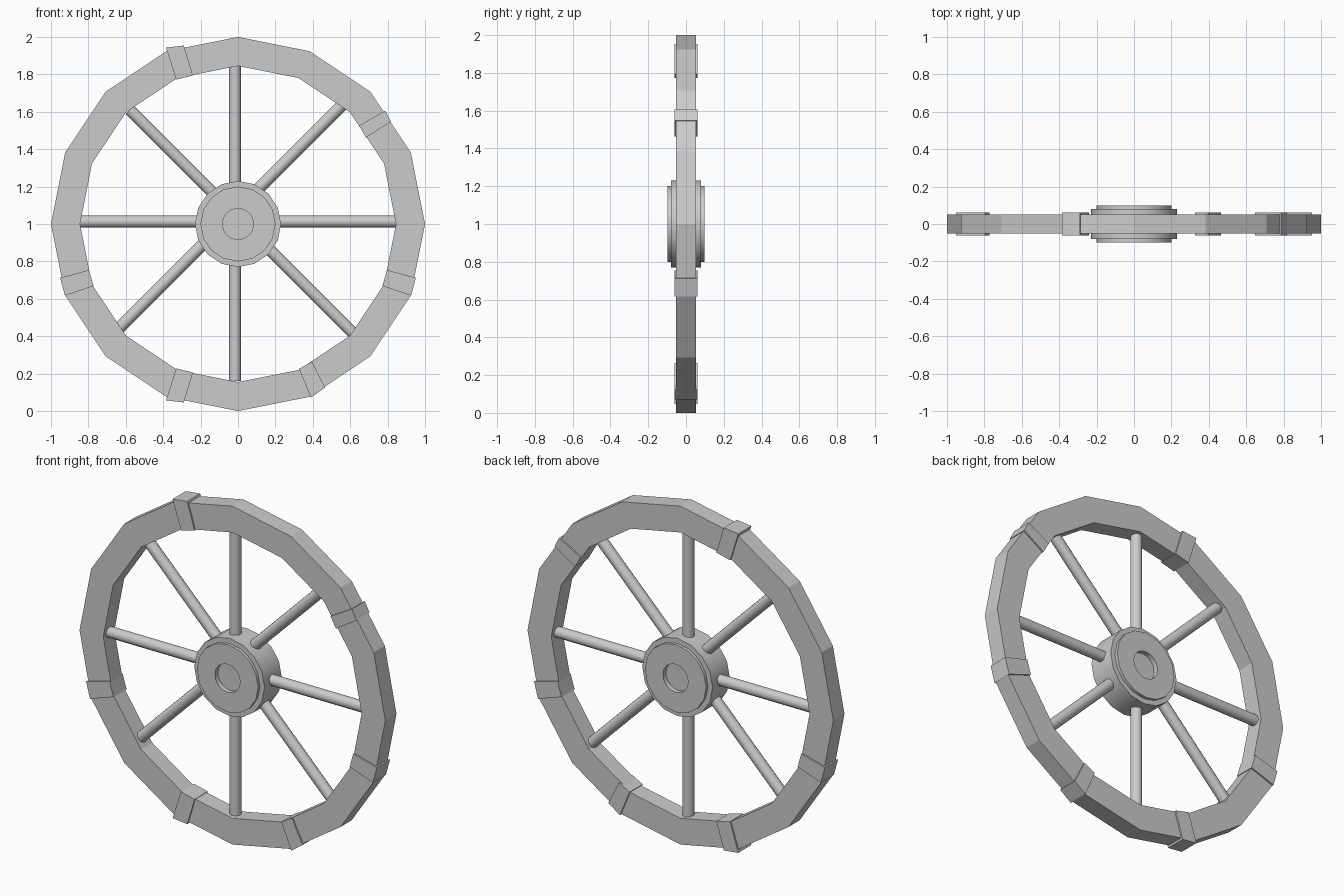
import bpy, bmesh
from math import cos, sin, pi, radians

if "Cube" in bpy.data.objects:
    bpy.data.objects.remove(bpy.data.objects["Cube"])

CZ = 1.0  # height of the axle


def make(name, bm, smooth=False):
    bmesh.ops.recalc_face_normals(bm, faces=bm.faces)
    me = bpy.data.meshes.new(name)
    bm.to_mesh(me)
    bm.free()
    ob = bpy.data.objects.new(name, me)
    bpy.context.collection.objects.link(ob)
    if smooth:
        bpy.ops.object.select_all(action='DESELECT')
        ob.select_set(True)
        bpy.context.view_layer.objects.active = ob
        bpy.ops.object.shade_smooth_by_angle(angle=radians(35))
    return ob


def lathe(name, profile, sides, closed, smooth=False):
    """Spin (radius, y) points about the axle; open profiles get end caps."""
    bm = bmesh.new()
    rings = [[bm.verts.new((r * cos(2 * pi * i / sides), y, CZ + r * sin(2 * pi * i / sides)))
              for i in range(sides)] for r, y in profile]
    n = len(rings)
    for k in range(n if closed else n - 1):
        a, b = rings[k], rings[(k + 1) % n]
        for i in range(sides):
            j = (i + 1) % sides
            bm.faces.new((a[i], a[j], b[j], b[i]))
    if not closed:
        bm.faces.new(rings[0])
        bm.faces.new(rings[-1])
    return make(name, bm, smooth)


# Sixteen-sided rim
lathe("rim", [(0.845, -0.052), (1.0, -0.052), (1.0, 0.052), (0.845, 0.052)], 16, True)

# Stepped hub with a shallow recess on both faces
half = [(0.083, 0.07), (0.083, 0.098), (0.2, 0.098), (0.2, 0.08), (0.23, 0.08)]
lathe("hub", [(r, -y) for r, y in half] + half[::-1], 16, False, True)

# Four rods through the hub give eight slightly off-centre spokes
for k, (ang, ox, oz) in enumerate([(0, 0, 0.013), (45, -0.037, 0.042),
                                   (90, -0.016, 0.005), (135, 0.019, 0.013)]):
    bm = bmesh.new()
    bmesh.ops.create_cone(bm, cap_ends=True, segments=16, radius1=0.032, radius2=0.032, depth=1.69)
    ob = make(f"spoke_pair_{k + 1}", bm, True)
    ob.location = (ox, 0, CZ + oz)
    ob.rotation_euler = (0, radians(90 - ang), 0)

# Clamping bands wrapped round the rim: corners in x, z relative to the axle
top = [(-0.385, 0.943), (-0.29, 0.954), (-0.241, 0.794), (-0.331, 0.772)]
side = [(0.797, -0.246), (0.951, -0.288), (0.925, -0.383), (0.772, -0.331)]
bands = [
    top, [(x, -z) for x, z in top],
    side, [(-x, z) for x, z in side],
    [(0.787, 0.606), (0.818, 0.547), (0.684, 0.462), (0.647, 0.526)],
    [(0.326, -0.774), (0.396, -0.736), (0.465, -0.875), (0.39, -0.928)],
]
for k, quad in enumerate(bands):
    bm = bmesh.new()
    f = bm.faces.new([bm.verts.new((x, -0.061, CZ + z)) for x, z in quad])
    ext = bmesh.ops.extrude_face_region(bm, geom=[f], use_keep_orig=True)
    bmesh.ops.translate(bm, vec=(0, 0.122, 0),
                        verts=[v for v in ext["geom"] if isinstance(v, bmesh.types.BMVert)])
    make(f"rim_band_{k + 1}", bm)
